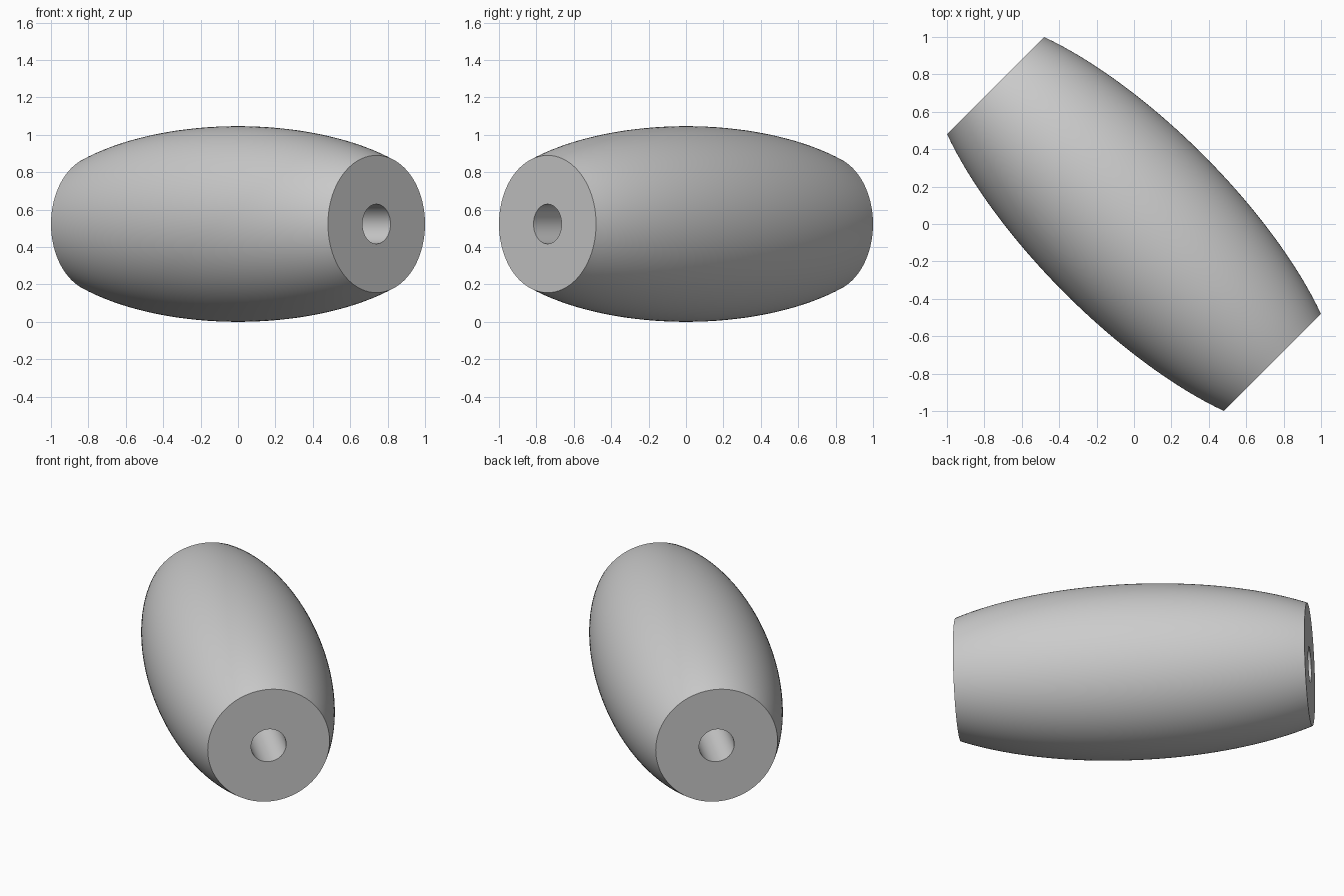
import bpy, bmesh, math
from mathutils import Matrix, Vector

cube = bpy.data.objects.get("Cube")
if cube:
    bpy.data.objects.remove(cube, do_unlink=True)

HALF_LENGTH = 1.047
MID_RADIUS = 0.523
END_RADIUS = 0.367
HOLE_RADIUS = 0.106
SIDES = 128
STEPS = 40

# Plain grey material
grey = bpy.data.materials.new("plain grey")
grey.use_nodes = True
colour = (0.6, 0.6, 0.6, 1)
grey.diffuse_color = colour
grey.node_tree.nodes["Principled BSDF"].inputs["Base Color"].default_value = colour

# Closed profile: elliptical outer curve, flat ends and the bore
reach = HALF_LENGTH / math.sqrt(1 - (END_RADIUS / MID_RADIUS) ** 2)
profile = [Vector((-HALF_LENGTH, 0, HOLE_RADIUS))]
for i in range(STEPS + 1):
    x = HALF_LENGTH * (2 * i / STEPS - 1)
    profile.append(Vector((x, 0, MID_RADIUS * math.sqrt(1 - (x / reach) ** 2))))
profile.append(Vector((HALF_LENGTH, 0, HOLE_RADIUS)))

# Revolve the profile around the long axis
bm = bmesh.new()
verts = [bm.verts.new(p) for p in profile]
edges = [bm.edges.new((a, b)) for a, b in zip(verts, verts[1:] + verts[:1])]
bmesh.ops.spin(bm, geom=verts + edges, cent=(0, 0, 0), axis=(1, 0, 0),
               angle=math.tau, steps=SIDES, use_duplicate=False)
bmesh.ops.remove_doubles(bm, verts=bm.verts, dist=0.0001)
bmesh.ops.recalc_face_normals(bm, faces=bm.faces)

# Lay the bead diagonally on the ground
bm.transform(Matrix.Translation((0, 0, MID_RADIUS)) @ Matrix.Rotation(-math.pi / 4, 4, "Z"))

mesh = bpy.data.meshes.new("barrel_bead")
bm.to_mesh(mesh)
bm.free()
mesh.materials.append(grey)
bead = bpy.data.objects.new("barrel_bead", mesh)
bpy.context.collection.objects.link(bead)
bpy.context.view_layer.objects.active = bead
bead.select_set(True)
bpy.ops.object.shade_smooth_by_angle(angle=math.radians(30))
